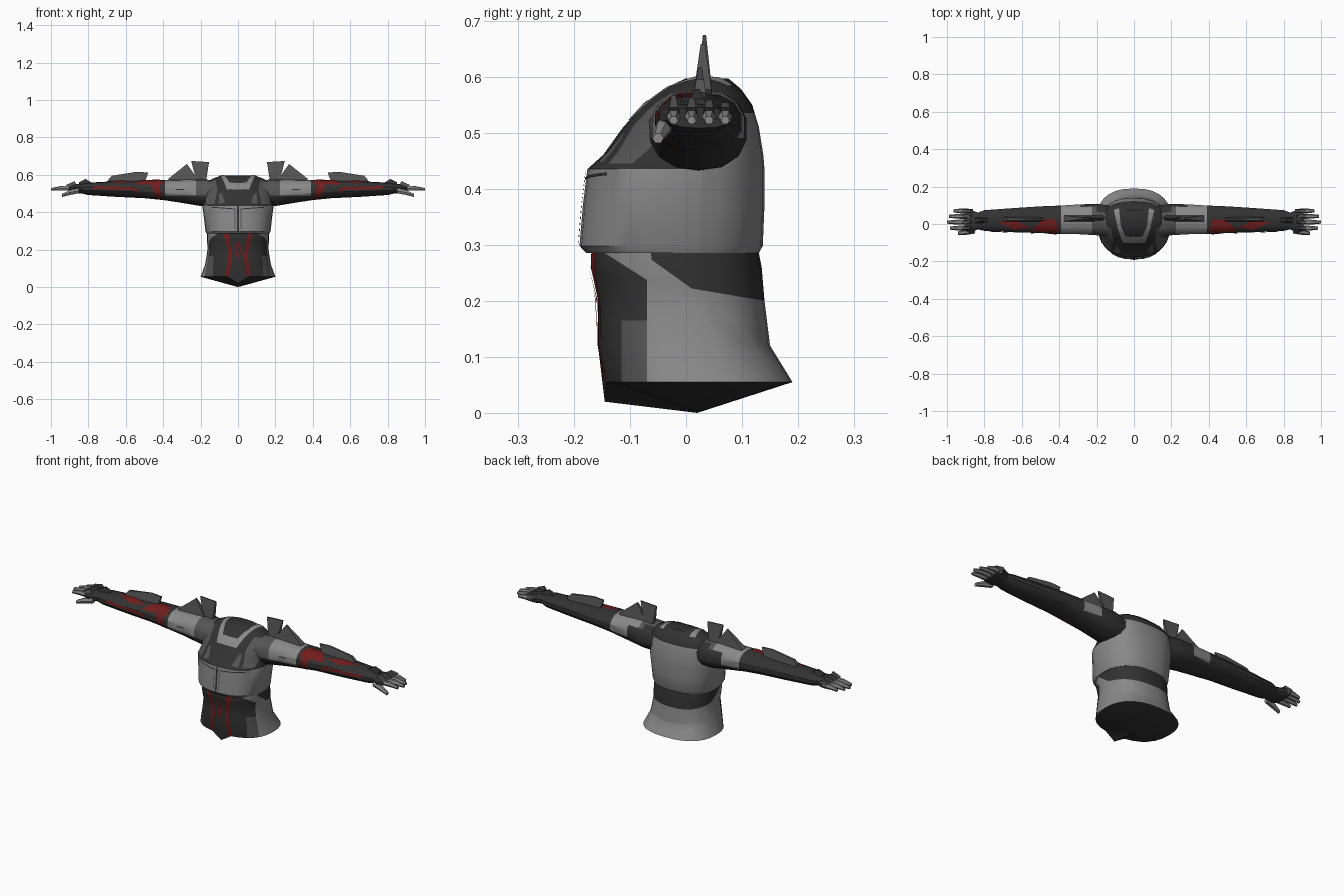
import bpy, bmesh, math
from mathutils import Vector
from mathutils.bvhtree import BVHTree

if "Cube" in bpy.data.objects:
    bpy.data.objects.remove(bpy.data.objects["Cube"])

COLOURS = {"light_plate": (.25, .25, .25), "mid_plate": (.09, .09, .09),
           "dark_suit": (.032, .032, .032), "red_trim": (.17, .012, .012)}
MATS = []
for n, c in COLOURS.items():
    m = bpy.data.materials.new(n)
    m.diffuse_color = (*c, 1)
    m.use_nodes = True
    m.node_tree.nodes["Principled BSDF"].inputs["Base Color"].default_value = m.diffuse_color
    MATS.append(m)
LIGHT, MID, DARK, RED = range(4)


def finish(bm, name, colour, mirror=False, angle=30):
    """Turn a bmesh into an object; colour is an index or a rule on faces."""
    bm.normal_update()
    for f in bm.faces:
        f.material_index = colour(f.calc_center_median(), f.normal) if callable(colour) else colour
    me = bpy.data.meshes.new(name)
    bm.to_mesh(me)
    bm.free()
    ob = bpy.data.objects.new(name, me)
    bpy.context.collection.objects.link(ob)
    for m in MATS:
        me.materials.append(m)
    if mirror:
        mod = ob.modifiers.new("mirror", "MIRROR")
        mod.use_mirror_merge = False
    if angle:
        bpy.context.view_layer.objects.active = ob
        ob.select_set(True)
        bpy.ops.object.shade_smooth_by_angle(angle=math.radians(angle))
        ob.select_set(False)
    return ob


def loft(rings, tips=(None, None)):
    """Bridge closed rings and cap both ends, with an optional tip point."""
    bm = bmesh.new()
    vs = [[bm.verts.new(p) for p in r] for r in rings]
    n = len(vs[0])
    for a, b in zip(vs, vs[1:]):
        for i in range(n):
            bm.faces.new((a[i], a[(i + 1) % n], b[(i + 1) % n], b[i]))
    for r, tip in ((vs[0], tips[0]), (vs[-1], tips[1])):
        if tip:
            t = bm.verts.new(tip)
            for i in range(n):
                bm.faces.new((r[i], r[(i + 1) % n], t))
        else:
            bm.faces.new(r)
    bmesh.ops.recalc_face_normals(bm, faces=bm.faces)
    return bm


def cut(bm, planes):
    for co, no in planes:
        bmesh.ops.bisect_plane(bm, geom=bm.verts[:] + bm.edges[:] + bm.faces[:],
                               plane_co=co, plane_no=no)


def oval(hu, v0, v1, n, power):
    """Rounded-box outline as (u, v) pairs."""
    out = []
    for i in range(n):
        a = 2 * math.pi * i / n - math.pi / 2
        c, s = math.cos(a), math.sin(a)
        e = 2 / power
        out.append((hu * math.copysign(abs(c) ** e, c),
                    (v0 + v1) / 2 + (v1 - v0) / 2 * math.copysign(abs(s) ** e, s)))
    return out


def decal(name, pts, target, colour, side="front", mirror=True, lift=.003):
    """Thin painted plate draped on a target from the front or from the top."""
    tree = BVHTree.FromPolygons([v.co for v in target.data.vertices],
                                [p.vertices for p in target.data.polygons])
    bm = bmesh.new()
    bm.faces.new([bm.verts.new((u, -1, v) if side == "front" else (u, v, 2)) for u, v in pts])
    us, vs = zip(*pts)
    up = Vector((0, 0, 1)) if side == "front" else Vector((0, 1, 0))
    grid = .015
    cut(bm, [((k * grid, 0, 0), (1, 0, 0)) for k in range(int(min(us) / grid) - 1, int(max(us) / grid) + 2)])
    cut(bm, [(up * k * grid, up) for k in range(int(min(vs) / grid) - 1, int(max(vs) / grid) + 2)])
    ray = Vector((0, 1, 0)) if side == "front" else Vector((0, 0, -1))
    missed = []
    for v in bm.verts:
        hit = tree.ray_cast(v.co, ray)[0]
        if hit:
            v.co = hit - ray * lift
        else:
            missed.append(v)
    bmesh.ops.delete(bm, geom=missed, context='VERTS')
    bmesh.ops.triangulate(bm, faces=bm.faces)
    bm.normal_update()
    for f in bm.faces:
        if f.normal.dot(ray) > 0:
            f.normal_flip()
    return finish(bm, name, colour, mirror)


def torso_ring(z, hw, yf, yb, power=2.4):
    return [(x, y, z) for x, y in oval(hw, yf, yb, 28, power)]


# lower torso with a faceted underside
rings = [torso_ring(*r) for r in ((.055, .2, -.145, .19), (.12, .176, -.157, .15),
         (.2, .163, -.156, .14), (.26, .166, -.17, .135), (.31, .165, -.168, .125))]
rings[0][0] = (0, -.145, .02)
bm = loft(rings, ((0, .02, 0), None))
cut(bm, [((0, -.07, 0), (0, 1, 0)), ((0, -.115, 0), (0, 1, 0)), ((0, 0, .165), (0, 0, 1)),
         ((0, -.05, .265), (0, .043, .06)), ((0, .01, .222), (0, .022, .13)),
         ((0, -.16, .295), (0, .045, .07))])


def lower_colour(c, n):
    if n.z < -.6:
        return DARK
    if c.z < .165:
        return DARK if c.y < -.115 else MID if c.y < -.07 else LIGHT
    if c.y < -.07 and (c.y + .16) * .045 + (c.z - .295) * .07 < 0:
        return DARK
    band = (c.y + .05) * .043 + (c.z - .265) * .06 > 0 and (c.y - .01) * .022 + (c.z - .222) * .13 > 0
    return DARK if band and c.y > -.05 else LIGHT


lower = finish(bm, "lower_torso", lower_colour)

# chest armour and shoulders
bm = loft([torso_ring(*r) for r in ((.285, .168, -.178, .13), (.298, .174, -.19, .137),
          (.37, .182, -.184, .14), (.435, .191, -.176, .14), (.46, .186, -.148, .138),
          (.51, .182, -.112, .13), (.55, .172, -.075, .118), (.578, .14, -.04, .098),
          (.597, .085, 0, .075))])
cut(bm, [((0, .03, 0), (0, 1, 0)), ((0, 0, .535), (0, 0, 1))])
chest = finish(bm, "chest_armour", lambda c, n: LIGHT if c.z < .435 or (c.y > .03 and c.z < .535)
               else DARK)

# chest details
decal("chest_seam", [(-.005, .3), (.005, .3), (.005, .432), (-.005, .432)], chest, DARK, mirror=False)
decal("plate_line", [(.015, .415), (.14, .424), (.14, .429), (.015, .42)], chest, DARK)
decal("plate_border", [(.014, .31), (.018, .31), (.018, .418), (.014, .418)], chest, MID)
decal("shoulder_strap", [(.125, .445), (.17, .445), (.178, .53), (.15, .565), (.12, .572), (.11, .52)], chest, MID)
decal("chest_inlay", [(.07, .45), (.105, .445), (.1, .5), (.085, .5)], chest, MID)
decal("collar", [(0, -.103), (.06, -.1), (.085, -.03), (.108, .075), (.08, .085), (.07, -.01),
                 (.045, -.067), (0, -.07)], chest, LIGHT, "top")

# abdomen stripes
decal("belly_stripe", [(.05, .285), (.078, .285), (.062, .23), (.05, .17), (.068, .06), (.045, .06),
                       (.03, .17), (.042, .23)], lower, RED)
decal("belly_diamond", [(0, .255), (.02, .2), (0, .14), (-.02, .2)], lower, RED, mirror=False)
decal("belly_diamond_core", [(0, .225), (.008, .2), (0, .17), (-.008, .2)], lower, DARK, mirror=False, lift=.005)

# arm: x, y range, z range
bm = loft([[(x, u + (y0 + y1) / 2, v) for u, v in oval((y1 - y0) / 2, z0, z1, 14, 2.3)]
           for x, y0, y1, z0, z1 in ((.13, -.07, .1, .43, .57), (.2, -.062, .11, .433, .578),
           (.3, -.056, .106, .45, .575), (.4, -.055, .1, .465, .572), (.5, -.05, .096, .475, .57),
           (.65, -.045, .086, .482, .566), (.8, -.038, .075, .492, .558), (.835, -.03, .062, .5, .552),
           (.875, -.05, .078, .5, .552), (.905, -.035, .084, .508, .545))])
cut(bm, [((x, 0, 0), (1, 0, 0)) for x in (.225, .285, .39)] + [((0, 0, .49), (0, 0, 1)),
         ((0, .03, 0), (0, 1, 0))])


def arm_colour(c, n):
    if c.z < .49 or c.x > .39:
        return DARK
    if c.x > .285:
        return LIGHT
    if c.y < .03 or c.z > .56:
        return LIGHT if c.x > .225 else MID
    return DARK


arm = finish(bm, "arm", arm_colour, True)

# red arm markings
decal("arm_band", [(.405, .47), (.44, .47), (.465, .555), (.425, .555)], arm, RED)
decal("upper_patch", [(.4, -.045), (.55, -.04), (.53, -.015), (.49, .025), (.42, .025)], arm, RED, "top")
decal("forearm_patch", [(.55, -.02), (.64, -.03), (.73, .01), (.63, .02), (.6, 0)], arm, RED, "top")
decal("forearm_stripe", [(.53, .5), (.545, .5), (.56, .518), (.77, .525), (.775, .54), (.55, .533)], arm, RED)
decal("arm_slot", [(.29, .518), (.335, .518), (.33, .524), (.29, .524)], arm, DARK)


def blade(name, pts, y, thick, colour, top):
    """Upright fin whose thickness narrows toward its top."""
    z_low = min(p[1] for p in pts)
    rows = []
    for s in (-1, 1):
        rows.append([(x, y + s * thick * (1 - .8 * (z - z_low) / (top - z_low)), z) for x, z in pts])
    finish(loft(rows), name, colour, True, 0)


# fins on shoulder and forearm
blade("inner_shoulder_fin", [(.17, .57), (.155, .668), (.25, .674), (.235, .615), (.215, .57)], .033, .014, MID, .675)
blade("outer_shoulder_fin", [(.2, .56), (.24, .612), (.273, .658), (.374, .577), (.36, .56)], .03, .018, MID, .66)
blade("forearm_fin", [(.5, .555), (.48, .612), (.54, .616), (.675, .595), (.695, .572), (.68, .55)], .025, .014, MID, .62)


def finger(name, a, b, w0, w1, colour=LIGHT):
    """Tapered six-sided digit between two points."""
    a, b = Vector(a), Vector(b)
    mid = a.lerp(b, .55) + Vector((0, 0, .004))
    rows = []
    for p, w in ((a, w0), (mid, w0 * .95), (b, w1)):
        rows.append([p + Vector((0, w * math.cos(k * math.pi / 3), w * math.sin(k * math.pi / 3)))
                     for k in range(6)])
    finish(loft(rows), name, colour, True, 0)


# fingers, knuckle guards and thumb
for i, (y, tip) in enumerate(((-.022, .985), (.01, 1.0), (.041, .99), (.07, .965))):
    finger(f"finger_{i + 1}", (.885, y, .527), (tip, y, .522), .0135, .008)
    blade(f"knuckle_guard_{i + 1}", [(.86, .54), (.875, .566 - .004 * i), (.92, .545), (.9, .53)], y, .011, MID, .575)
finger("thumb", (.85, -.035, .515), (.94, -.05, .49), .016, .01)
blade("wrist_spike", [(.77, .55), (.815, .578), (.85, .56), (.85, .54)], .02, .02, DARK, .58)
